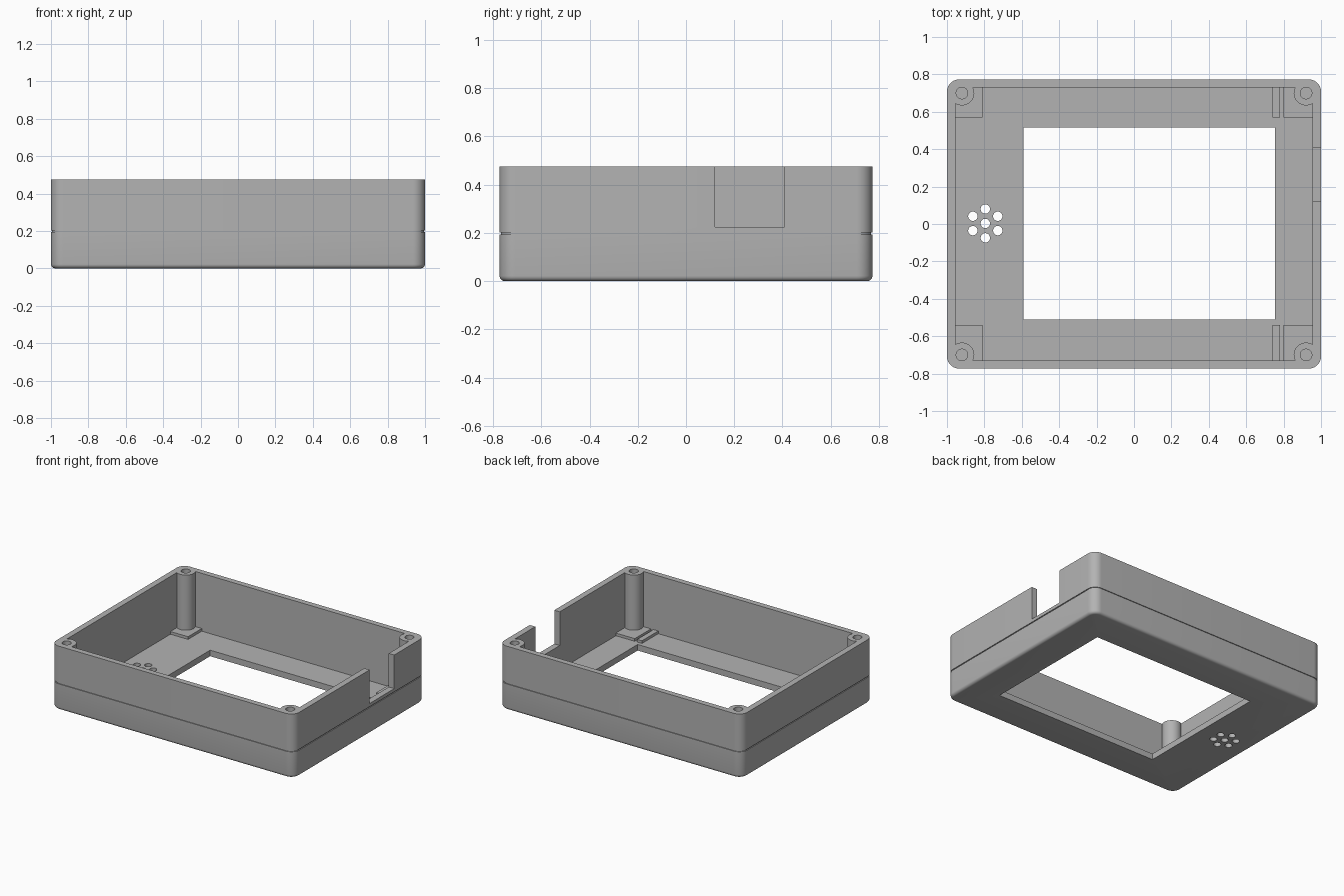
import bpy, bmesh, math

cube = bpy.data.objects.get("Cube")
if cube:
    bpy.data.objects.remove(cube, do_unlink=True)

HALF_X, HALF_Y, HEIGHT = 1.0, 0.773, 0.475
IN_X, IN_Y, FLOOR = 0.955, 0.731, 0.045
CORNER, POST_X, POST_Y = 0.065, 0.92, 0.70
SIGNS = (-1, 1)

grey = bpy.data.materials.new("plastic_grey")
grey.use_nodes = True
colour = (0.45, 0.45, 0.45, 1)
grey.diffuse_color = colour
grey.node_tree.nodes["Principled BSDF"].inputs["Base Color"].default_value = colour


def finish(name, bm):
    bmesh.ops.recalc_face_normals(bm, faces=bm.faces)
    mesh = bpy.data.meshes.new(name)
    bm.to_mesh(mesh)
    bm.free()
    mesh.materials.append(grey)
    obj = bpy.data.objects.new(name, mesh)
    bpy.context.collection.objects.link(obj)
    return obj


def box(name, x0, x1, y0, y1, z0, z1):
    bm = bmesh.new()
    bmesh.ops.create_cube(bm, size=1)
    for v in bm.verts:
        v.co = ((x0 + x1) / 2 + v.co.x * (x1 - x0),
                (y0 + y1) / 2 + v.co.y * (y1 - y0),
                (z0 + z1) / 2 + v.co.z * (z1 - z0))
    return finish(name, bm)


def cylinder(name, x, y, radius, z0, z1):
    bm = bmesh.new()
    bmesh.ops.create_cone(bm, cap_ends=True, segments=40, radius1=radius,
                          radius2=radius, depth=z1 - z0)
    bmesh.ops.translate(bm, verts=bm.verts, vec=(x, y, (z0 + z1) / 2))
    return finish(name, bm)


def cut(target, cutter):
    """Subtract the cutter from the target, then discard it."""
    cutter.hide_render = True
    mod = target.modifiers.new("cut", 'BOOLEAN')
    mod.operation, mod.solver, mod.object = 'DIFFERENCE', 'EXACT', cutter
    bpy.context.view_layer.objects.active = target
    bpy.ops.object.modifier_apply(modifier=mod.name)
    bpy.data.objects.remove(cutter, do_unlink=True)


def rounded_loop(bm, inset, z, steps=10):
    """Ring of vertices around a rounded rectangle."""
    ring = []
    for quarter, (sx, sy) in enumerate(((1, 1), (-1, 1), (-1, -1), (1, -1))):
        for i in range(steps + 1):
            a = (quarter + i / steps) * math.pi / 2
            r = CORNER - inset
            ring.append(bm.verts.new((sx * (HALF_X - CORNER) + r * math.cos(a),
                                      sy * (HALF_Y - CORNER) + r * math.sin(a), z)))
    return ring


# Outer shell: rounded bottom edge, thin seam groove, straight sides
fillet = 0.022
levels = []
for i in range(6):
    a = i / 5 * math.pi / 2
    levels.append((fillet * (1 - math.sin(a)), fillet * (1 - math.cos(a))))
levels += [(0, 0.194), (0.006, 0.194), (0.006, 0.201), (0, 0.201), (0, HEIGHT)]
bm = bmesh.new()
rings = [rounded_loop(bm, inset, z) for inset, z in levels]
for low, high in zip(rings, rings[1:]):
    for i in range(len(low)):
        j = (i + 1) % len(low)
        bm.faces.new((low[i], low[j], high[j], high[i]))
bm.faces.new(rings[0])
bm.faces.new(rings[-1])
case = finish("case_shell", bm)

# Cavity, leaving the screw posts, corner pads and small ribs standing
cavity = box("cavity_cutter", -IN_X, IN_X, -IN_Y, IN_Y, FLOOR, 0.7)
for sy in SIGNS:
    pad_y = (0.57, 0.8) if sy > 0 else (-0.8, -0.54)
    for x0, x1 in ((-1, -0.81), (0.80, 1), (0.74, 0.78)):
        cut(cavity, box("pad", x0, x1, *pad_y, 0, FLOOR + 0.02))
    for sx in SIGNS:
        cut(cavity, cylinder("post", sx * POST_X, sy * POST_Y, 0.066, 0, 0.8))
cut(case, cavity)

# Blind screw holes
for sx in SIGNS:
    for sy in SIGNS:
        cut(case, cylinder("screw_hole", sx * POST_X, sy * POST_Y, 0.031, 0.05, 0.6))

# Display window and side cable notch
cut(case, box("window_cutter", -0.59, 0.755, -0.51, 0.515, -0.1, 0.1))
cut(case, box("notch_cutter", 0.9, 1.1, 0.12, 0.408, 0.225, 0.6))

# Speaker holes: one in the middle of six
spots = [(0, 0)] + [(0.077 * math.sin(k * math.pi / 3), 0.077 * math.cos(k * math.pi / 3))
                    for k in range(6)]
for dx, dy in spots:
    cut(case, cylinder("speaker_hole", -0.795 + dx, 0.003 + dy, 0.025, -0.1, 0.2))

bpy.ops.object.select_all(action='DESELECT')
case.select_set(True)
bpy.context.view_layer.objects.active = case
bpy.ops.object.shade_smooth_by_angle(angle=math.radians(30))
